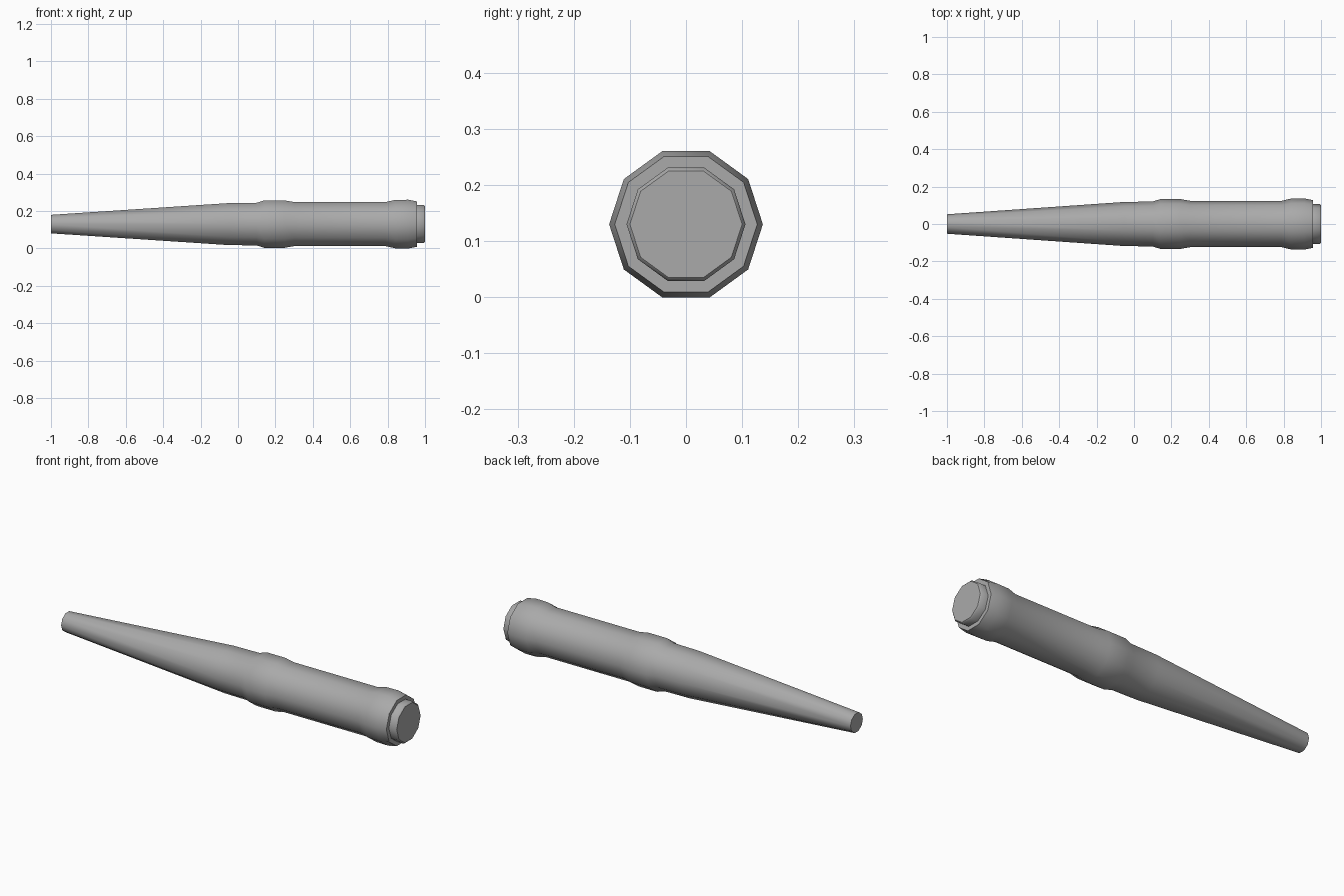
import bpy
import bmesh
import math
from mathutils import Vector

cube = bpy.data.objects.get("Cube")
if cube:
    bpy.data.objects.remove(cube, do_unlink=True)

SIDES = 10
AXIS_Z = 0.13

# Single grey material
grey = bpy.data.materials.new("mid_grey")
grey.use_nodes = True
colour = (0.4, 0.4, 0.4, 1.0)
grey.diffuse_color = colour
grey.node_tree.nodes["Principled BSDF"].inputs["Base Color"].default_value = colour


def lathe(name, profile):
    """Turn (x, radius) stations around the long axis and cap both ends."""
    bm = bmesh.new()
    rings = []
    for x, radius in profile:
        ring = []
        for i in range(SIDES):
            a = math.tau * i / SIDES
            ring.append(bm.verts.new(Vector((x, radius * math.cos(a),
                                             AXIS_Z + radius * math.sin(a)))))
        rings.append(ring)
    for a, b in zip(rings, rings[1:]):
        for i in range(SIDES):
            j = (i + 1) % SIDES
            bm.faces.new((a[i], a[j], b[j], b[i]))
    bm.faces.new(rings[0])
    bm.faces.new(rings[-1])
    bmesh.ops.recalc_face_normals(bm, faces=bm.faces)
    mesh = bpy.data.meshes.new(name)
    bm.to_mesh(mesh)
    bm.free()
    mesh.materials.append(grey)
    obj = bpy.data.objects.new(name, mesh)
    bpy.context.collection.objects.link(obj)
    bpy.ops.object.select_all(action="DESELECT")
    obj.select_set(True)
    bpy.context.view_layer.objects.active = obj
    bpy.ops.object.shade_smooth_by_angle(angle=math.radians(44))
    return obj


# Tapered tip, straight grip with a middle collar, and flared end
lathe("tapered_body", [
    (-1.0, 0.052), (-0.05, 0.118), (0.1, 0.12),
    (0.14, 0.133), (0.25, 0.133), (0.3, 0.124),
    (0.79, 0.124), (0.84, 0.136), (0.91, 0.137), (0.958, 0.127),
])

# Narrow plug with a small chamfer on its outer rim
lathe("end_plug", [(0.95, 0.106), (0.994, 0.106), (1.0, 0.1)])
